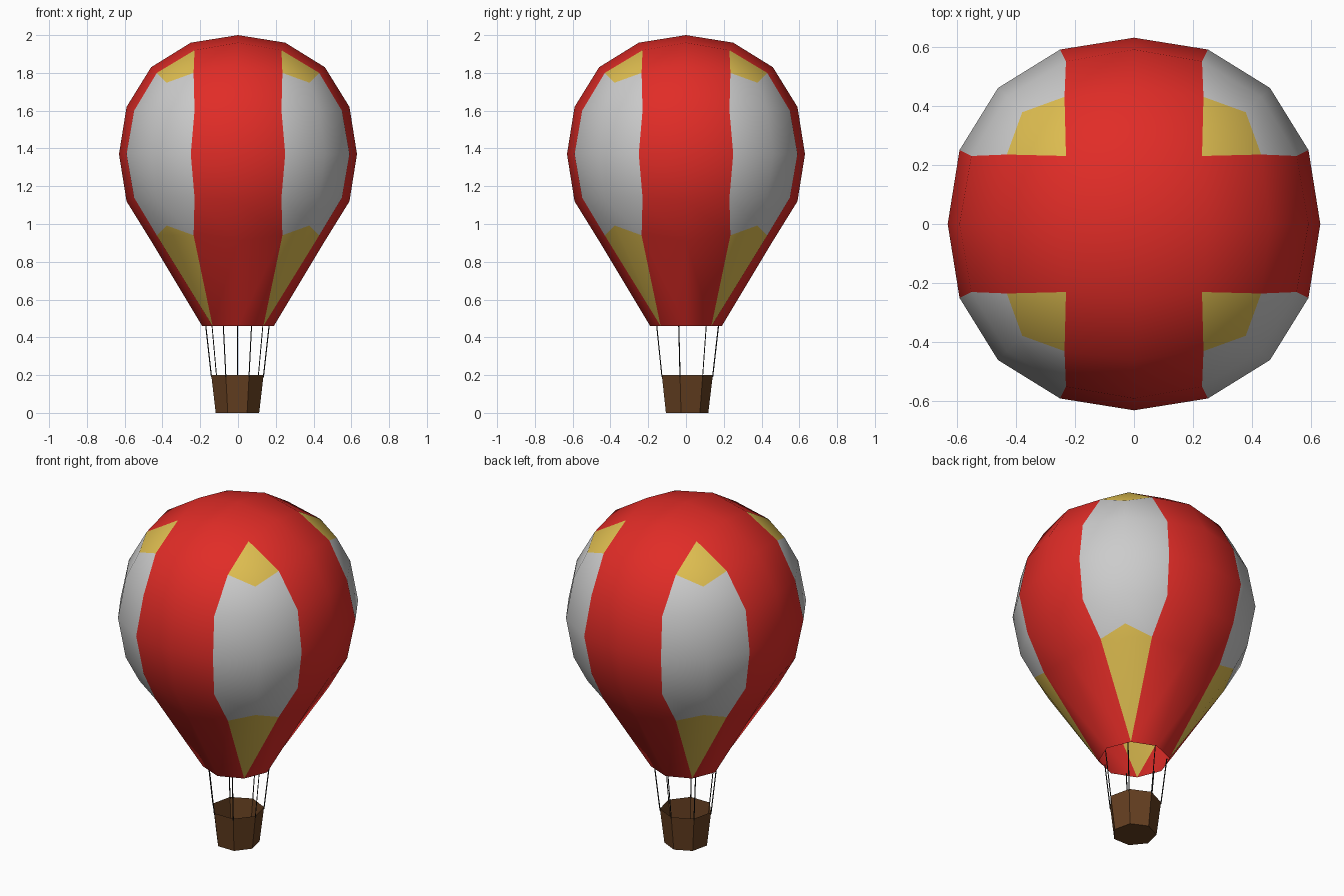
import bpy, bmesh
from math import sin, cos, pi
from mathutils import Vector

if "Cube" in bpy.data.objects:
    bpy.data.objects.remove(bpy.data.objects["Cube"])


def material(name, rgb):
    m = bpy.data.materials.new(name)
    m.diffuse_color = (*rgb, 1)
    m.use_nodes = True
    m.node_tree.nodes["Principled BSDF"].inputs["Base Color"].default_value = m.diffuse_color
    return m


def finish(bm, name, mats, smooth=False):
    mesh = bpy.data.meshes.new(name)
    for f in bm.faces:
        f.smooth = smooth
    bm.to_mesh(mesh)
    bm.free()
    for m in mats:
        mesh.materials.append(m)
    ob = bpy.data.objects.new(name, mesh)
    bpy.context.collection.objects.link(ob)
    return ob


red = material("red_cloth", (0.75, 0.025, 0.02))
grey = material("grey_cloth", (0.58, 0.58, 0.58))
yellow = material("yellow_cloth", (0.73, 0.51, 0.08))
brown = material("wicker", (0.13, 0.05, 0.015))
black = material("rope", (0.01, 0.01, 0.01))

# Envelope: 4 x 4 gridded cube, rounded to a ball, with its underside drawn down to a mouth
CENTRE_Z, MOUTH_Z = 1.37, 0.46
# rounded coordinate for each grid step, by the vertex's kind of place on the cube
ROUND = {
    (0, 0, 2): {0: 0, 2: 0.63},
    (0, 1, 2): {0: 0, 1: 0.25, 2: 0.59},
    (0, 2, 2): {0: 0, 2: 0.46},
    (1, 1, 2): {1: 0.23, 2: 0.55},
    (1, 2, 2): {1: 0.235, 2: 0.43},
    (2, 2, 2): {2: 0.378},
}
bm = bmesh.new()
bmesh.ops.create_cube(bm, size=4)
bmesh.ops.subdivide_edges(bm, edges=bm.edges[:], cuts=3, use_grid_fill=True)

# grey panels down the four corners, yellow at their ends
for f in bm.faces:
    c = f.calc_center_median()
    if abs(c.x) > 1.2 and abs(c.y) > 1.2:
        f.material_index = 2 if abs(c.z) > 1.9 else 1

centre = []
for v in bm.verts:
    grid = [round(c) for c in v.co]
    x, y, z = grid
    if z == -2 and max(abs(x), abs(y)) <= 1:
        if x == y == 0:
            centre.append(v)
        v.co = Vector((x, y, 0)).normalized() * 0.19
        v.co.z = MOUTH_Z
        continue
    steps = ROUND[tuple(sorted(abs(g) for g in grid))]
    v.co = [steps[abs(g)] * (1 if g >= 0 else -1) for g in grid]
    v.co.z += CENTRE_Z
bmesh.ops.delete(bm, geom=centre, context='VERTS')
finish(bm, "envelope", [red, grey, yellow], smooth=True)

# Basket: open seven-sided tub
SIDES, SHIFT = 7, -0.003


def corner(i, r, z):
    a = 2 * pi * i / SIDES
    return Vector((r * sin(a) + SHIFT, r * cos(a), z))


bm = bmesh.new()
low = [bm.verts.new(corner(i, 0.118, 0)) for i in range(SIDES)]
high = [bm.verts.new(corner(i, 0.142, 0.2)) for i in range(SIDES)]
bm.faces.new(low)
for i in range(SIDES):
    j = (i + 1) % SIDES
    bm.faces.new((low[j], low[i], high[i], high[j]))
bmesh.ops.recalc_face_normals(bm, faces=bm.faces[:])
finish(bm, "basket", [brown])

# Ropes: one from each basket corner up into the mouth
bm = bmesh.new()
for i in range(SIDES):
    a, b = corner(i, 0.141, 0.19), corner(i, 0.173, 0.47)
    d = b - a
    rope = bmesh.ops.create_cone(bm, cap_ends=True, segments=4,
                                 radius1=0.003, radius2=0.003, depth=d.length)
    turn = d.to_track_quat('Z', 'Y')
    for v in rope["verts"]:
        v.co = turn @ v.co + (a + b) / 2
finish(bm, "ropes", [black])
